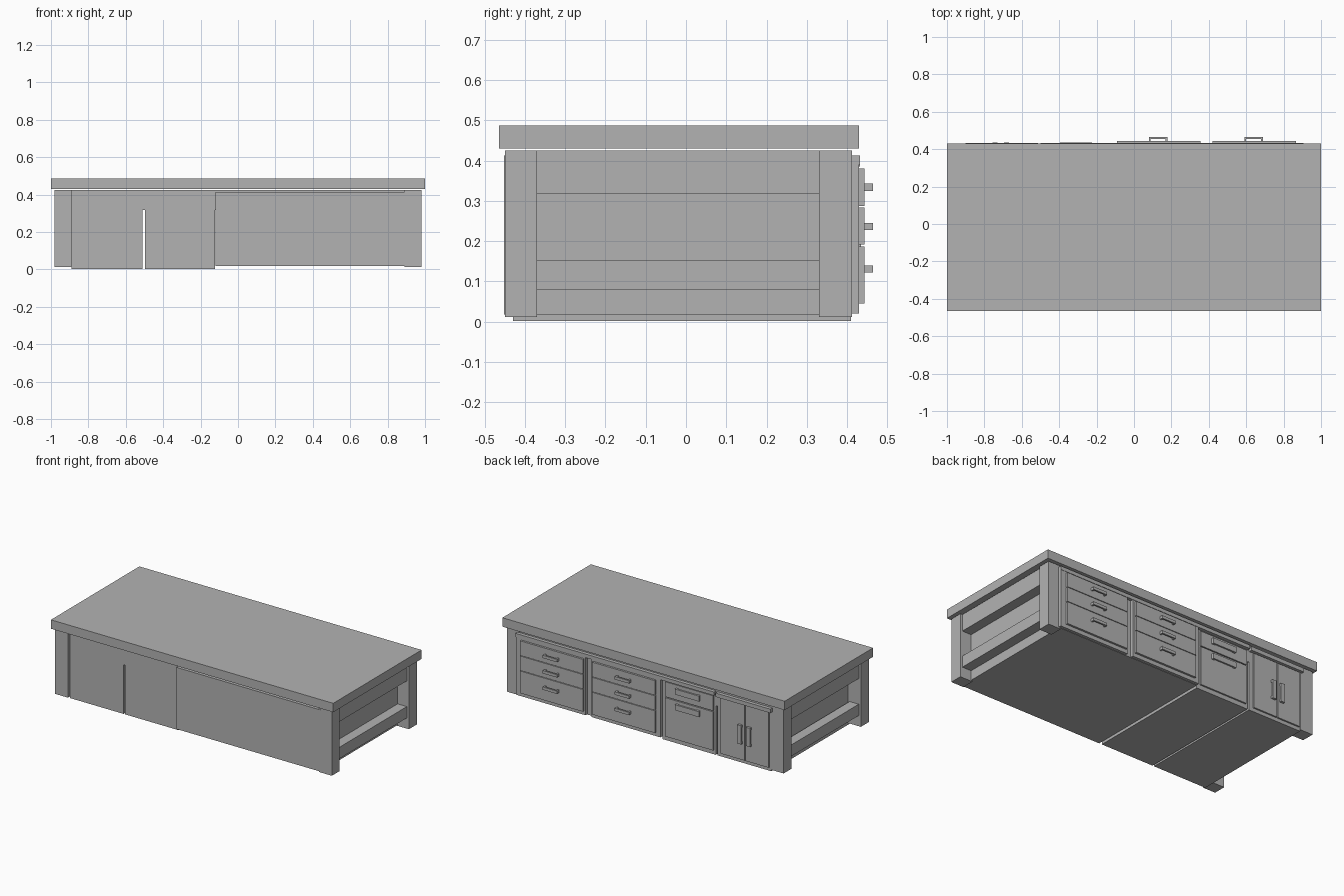
import bpy
import bmesh
from mathutils import Vector

if "Cube" in bpy.data.objects:
    bpy.data.objects.remove(bpy.data.objects["Cube"], do_unlink=True)

GREY = (0.45, 0.45, 0.45, 1)
grey = bpy.data.materials.new("plain_grey")
grey.use_nodes = True
grey.diffuse_color = GREY
grey.node_tree.nodes["Principled BSDF"].inputs["Base Color"].default_value = GREY


def boxes(name, *spans):
    """One object made of boxes, each given as (x range, y range, z range)."""
    bm = bmesh.new()
    for span in spans:
        low, high = (Vector(c) for c in zip(*span))
        made = bmesh.ops.create_cube(bm, size=1)["verts"]
        for v in made:
            v.co = (low + high) / 2 + v.co * (high - low)
    mesh = bpy.data.meshes.new(name)
    bm.to_mesh(mesh)
    bm.free()
    mesh.materials.append(grey)
    obj = bpy.data.objects.new(name, mesh)
    bpy.context.collection.objects.link(obj)
    return obj


def handle(name, x, y, z, post, vertical=False):
    """Bar pull: two posts at the ends and a bar across them."""
    t = 0.01
    bar = (y[1] - t, y[1])
    foot = (y[0], y[1] - t)
    if vertical:
        ends = [(x, foot, (z[0], z[0] + post)), (x, foot, (z[1] - post, z[1]))]
    else:
        ends = [((x[0], x[0] + post), foot, z), ((x[1] - post, x[1]), foot, z)]
    boxes(name, (x, bar, z), *ends)


# Worktop
boxes("worktop", ((-1, 1), (-0.465, 0.43), (0.43, 0.487)))

# Legs and side rails, mirrored left and right
for side, s in (("left", 1), ("right", -1)):
    def mx(a, b):
        return tuple(sorted((a * s, b * s)))
    for end, y in (("front", (-0.45, -0.37)), ("back", (0.33, 0.412))):
        boxes(f"{end}_{side}_leg", (mx(0.89, 0.98), y, (0.012, 0.425)))
    boxes(f"{side}_top_rail", (mx(0.9, 0.965), (-0.37, 0.33), (0.317, 0.425)))
    boxes(f"{side}_lower_rail", (mx(0.9, 0.965), (-0.37, 0.33), (0.08, 0.153)))

# Long rails under the worktop
boxes("front_apron", ((-0.89, 0.89), (-0.43, -0.37), (0.317, 0.425)))
boxes("back_apron", ((-0.89, 0.89), (0.33, 0.41), (0.317, 0.425)))

# Cabinet bodies
boxes("drawer_cabinet", ((-0.12, 0.9), (-0.452, 0.412), (0.018, 0.413)))
boxes("file_cabinet", ((-0.498, -0.122), (-0.43, 0.41), (0.002, 0.412)))
boxes("door_cabinet", ((-0.89, -0.51), (-0.43, 0.41), (0.002, 0.412)))

# Protruding lips above the drawers and doors
boxes("drawer_lip", ((-0.5, 0.905), (0.41, 0.432), (0.39, 0.413)))
boxes("door_lip", ((-0.9, -0.512), (0.41, 0.432), (0.385, 0.41)))

# Two banks of three drawers
rows = ((0.287, 0.38, 0.325), (0.191, 0.283, 0.227), (0.045, 0.187, 0.122))
for bank, left, width, frame in (("left", 0.42, 0.445, (0.41, 0.905)),
                                 ("middle", -0.09, 0.445, (-0.12, 0.37))):
    boxes(f"{bank}_bank_frame", (frame, (0.412, 0.43), (0.02, 0.39)))
    for i, (z0, z1, hz) in enumerate(rows, 1):
        boxes(f"{bank}_drawer_{i}", ((left, left + width), (0.43, 0.443), (z0, z1)))
        cx = left + width / 2 - 0.003
        handle(f"{bank}_drawer_handle_{i}", (cx - 0.05, cx + 0.05),
               (0.443, 0.465), (hz, hz + 0.018), 0.01)

# Two deep drawers
for i, (z0, z1, hz) in enumerate(((0.284, 0.38, 0.325), (0.03, 0.278, 0.225)), 1):
    boxes(f"file_drawer_{i}", ((-0.485, -0.145), (0.41, 0.42), (z0, z1)))
    handle(f"file_drawer_handle_{i}", (-0.395, -0.225),
           (0.42, 0.435), (hz, hz + 0.035), 0.02)

# Pair of doors with upright handles
for side, x, hx in (("left", (-0.71, -0.54), -0.695), ("right", (-0.88, -0.717), -0.757)):
    boxes(f"{side}_door", (x, (0.41, 0.42), (0.025, 0.38)))
    handle(f"{side}_door_handle", (hx, hx + 0.028), (0.42, 0.435),
           (0.13, 0.25), 0.015, vertical=True)
